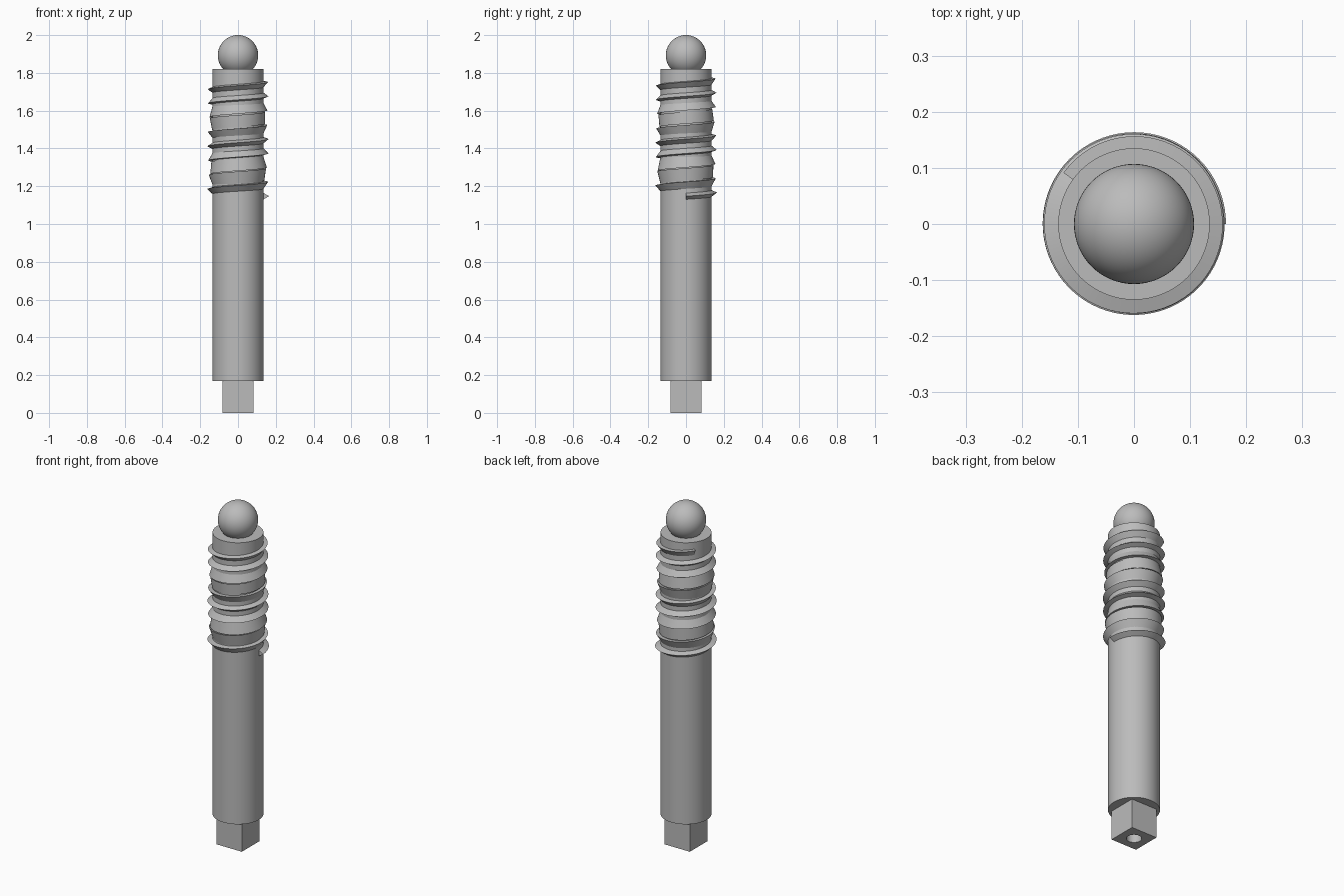
import bpy
import bmesh
import math

default = bpy.data.objects.get("Cube")
if default:
    bpy.data.objects.remove(default, do_unlink=True)

grey = bpy.data.materials.new("plain grey")
grey.use_nodes = True
colour = (0.5, 0.5, 0.5, 1)
grey.diffuse_color = colour
grey.node_tree.nodes["Principled BSDF"].inputs["Base Color"].default_value = colour


def finish(obj, name, smooth=True):
    obj.name = name
    obj.data.materials.clear()
    obj.data.materials.append(grey)
    if smooth:
        bpy.ops.object.select_all(action='DESELECT')
        obj.select_set(True)
        bpy.context.view_layer.objects.active = obj
        bpy.ops.object.shade_smooth_by_angle(angle=math.radians(30))
    return obj


def cylinder(name, radius, bottom, top, sides=64):
    bpy.ops.mesh.primitive_cylinder_add(
        vertices=sides, radius=radius, depth=top - bottom,
        location=(0, 0, (bottom + top) / 2))
    return finish(bpy.context.object, name)


# Main shaft and the ball seated on its top
cylinder("shaft", 0.135, 0.17, 1.82)
bpy.ops.mesh.primitive_uv_sphere_add(
    segments=64, ring_count=32, radius=0.107, location=(0, 0, 1.893))
finish(bpy.context.object, "ball_tip")

# Square drive with a round socket bored from below
bpy.ops.mesh.primitive_cube_add(size=1, location=(0, 0, 0.085))
drive = bpy.context.object
drive.scale = (0.165, 0.165, 0.17)
bpy.ops.object.transform_apply(location=False, rotation=False, scale=True)
bore = cylinder("bore_cutter", 0.04, -0.05, 0.15, 40)
bore.hide_render = True
cut = drive.modifiers.new("bore", 'BOOLEAN')
cut.operation = 'DIFFERENCE'
cut.solver = 'EXACT'
cut.object = bore
bpy.ops.object.select_all(action='DESELECT')
drive.select_set(True)
bpy.context.view_layer.objects.active = drive
bpy.ops.object.modifier_apply(modifier=cut.name)
bpy.data.objects.remove(bore, do_unlink=True)
finish(drive, "square_drive")

# Thread: a triangular section that rolls as it climbs around the shaft
TURNS = 10.4
STEPS = 750
START_Z, END_Z = 1.147, 1.763
ROLL = math.radians(270)
bm = bmesh.new()
rings = []
for i in range(STEPS + 1):
    t = i / STEPS
    around = t * TURNS * math.tau
    size = 0.039 - 0.004 * t
    height = START_Z + (END_Z - START_Z) * t
    ring = []
    for corner in range(3):
        roll = ROLL * t + corner * math.tau / 3
        r = 0.125 + size * math.cos(roll)
        ring.append(bm.verts.new((r * math.cos(around), r * math.sin(around),
                                  height + size * math.sin(roll))))
    rings.append(ring)
for a, b in zip(rings, rings[1:]):
    for k in range(3):
        n = (k + 1) % 3
        bm.faces.new((a[k], a[n], b[n], b[k]))
bm.faces.new(rings[0])
bm.faces.new(rings[-1])
bmesh.ops.recalc_face_normals(bm, faces=bm.faces)
mesh = bpy.data.meshes.new("thread")
bm.to_mesh(mesh)
bm.free()
thread = bpy.data.objects.new("thread", mesh)
bpy.context.collection.objects.link(thread)
finish(thread, "thread")
